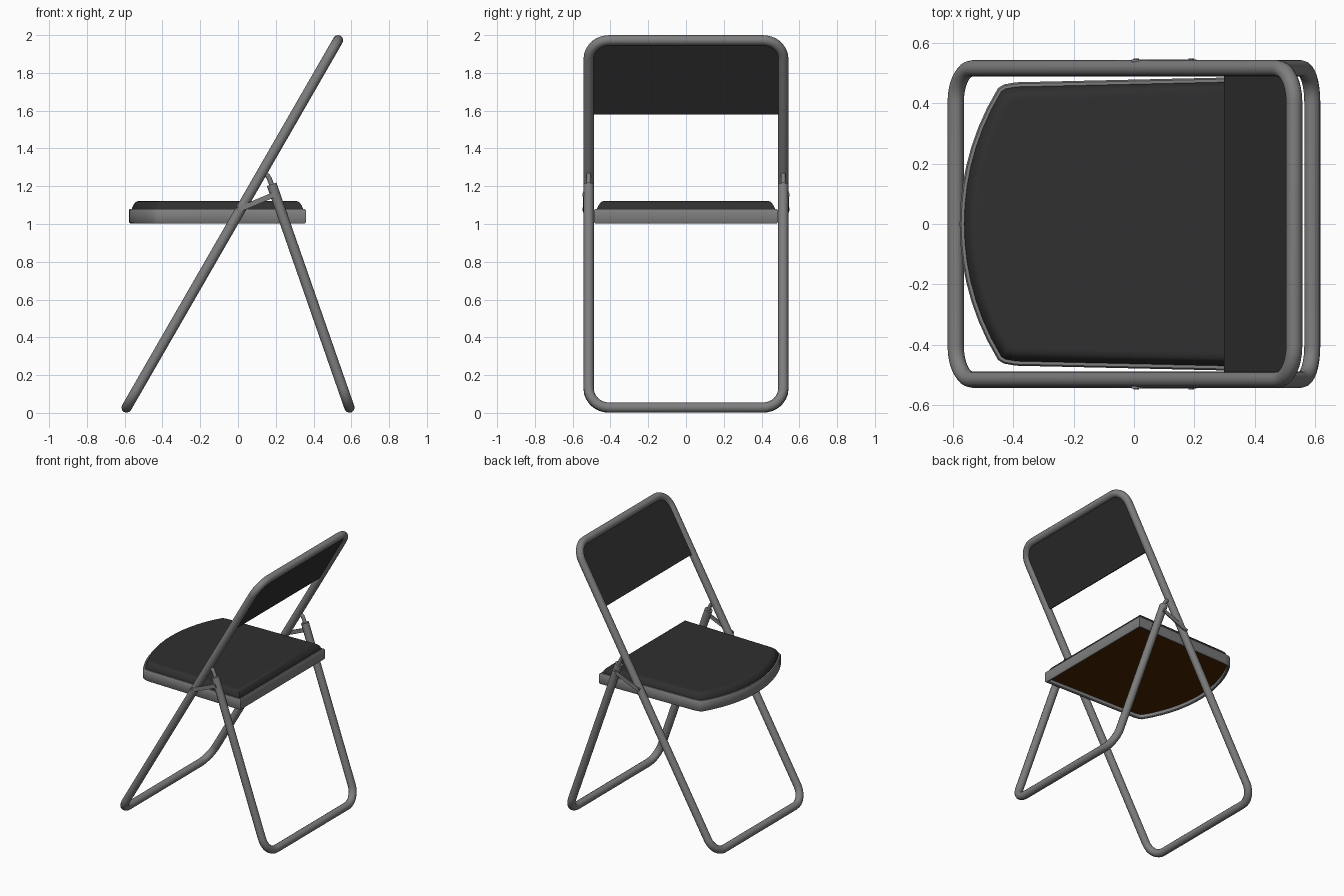
import bpy, bmesh, math
from mathutils import Vector

if "Cube" in bpy.data.objects:
    bpy.data.objects.remove(bpy.data.objects["Cube"])


def material(name, rgb):
    m = bpy.data.materials.new(name)
    m.diffuse_color = (*rgb, 1)
    m.use_nodes = True
    m.node_tree.nodes["Principled BSDF"].inputs["Base Color"].default_value = m.diffuse_color
    return m


METAL = material("grey metal", (0.21, 0.21, 0.21))
PAD = material("black padding", (0.029, 0.029, 0.029))
BOARD = material("brown board", (0.068, 0.016, 0.001))


def finish(ob, mat, angle=35):
    ob.data.materials.clear()
    ob.data.materials.append(mat)
    bpy.ops.object.select_all(action='DESELECT')
    ob.select_set(True)
    bpy.context.view_layer.objects.active = ob
    bpy.ops.object.shade_smooth_by_angle(angle=math.radians(angle))


def from_bmesh(name, bm, mat, angle=35):
    bmesh.ops.recalc_face_normals(bm, faces=bm.faces)
    me = bpy.data.meshes.new(name)
    bm.to_mesh(me)
    bm.free()
    ob = bpy.data.objects.new(name, me)
    bpy.context.collection.objects.link(ob)
    finish(ob, mat, angle)
    return ob


def tube(name, pts, radius, closed=False):
    cu = bpy.data.curves.new(name, 'CURVE')
    cu.dimensions = '3D'
    cu.bevel_depth = radius
    cu.bevel_resolution = 4
    cu.use_fill_caps = True
    sp = cu.splines.new('POLY')
    sp.points.add(len(pts) - 1)
    for p, co in zip(sp.points, pts):
        p.co = (*co, 1)
    sp.use_cyclic_u = closed
    ob = bpy.data.objects.new(name, cu)
    bpy.context.collection.objects.link(ob)
    bpy.ops.object.select_all(action='DESELECT')
    ob.select_set(True)
    bpy.context.view_layer.objects.active = ob
    bpy.ops.object.convert(target='MESH')
    finish(bpy.context.view_layer.objects.active, METAL, 50)


def corner(cy, cs, r, start, n=8):
    """Quarter arc in (y, distance along slope)."""
    return [(cy + r * math.cos(start + math.pi / 2 * i / n),
             cs + r * math.sin(start + math.pi / 2 * i / n)) for i in range(n + 1)]


def slanted(low, high):
    """Map (y, s) onto the sloping plane between two (x, z) points."""
    a, b = Vector(low), Vector(high)
    d = (b - a).normalized()
    return (b - a).length, lambda y, s: Vector((a.x + d.x * s, y, a.y + d.y * s))


W, R, T = 0.515, 0.11, 0.027
H = math.pi / 2

# main frame: one closed rounded loop from front floor bar to top of back
length, place = slanted((-0.59, 0.028), (0.53, 1.973))
loop = (corner(W - R, R, R, -H) + corner(W - R, length - R, R, 0)
        + corner(-W + R, length - R, R, H) + corner(-W + R, R, R, 2 * H))
tube("main_frame", [place(*p) for p in loop], T, True)

# backrest panel filling the top of the loop
s0 = length * (1.583 - 0.028) / (1.973 - 0.028)
panel = ([(-W + 0.012, s0), (W - 0.012, s0)]
         + corner(W - R, length - R, R - 0.012, 0)
         + corner(-W + R, length - R, R - 0.012, H))
normal = (place(0, 1) - place(0, 0)).cross(Vector((0, 1, 0))).normalized()
bm = bmesh.new()
sides = [[bm.verts.new(place(*p) + normal * k) for p in panel] for k in (-0.009, 0.009)]
for ring in sides:
    bm.faces.new(ring)
for i in range(len(panel)):
    j = (i + 1) % len(panel)
    bm.faces.new((sides[0][i], sides[0][j], sides[1][j], sides[1][i]))
from_bmesh("backrest", bm, PAD)

# rear leg: open U
leg_len, leg = slanted((0.59, 0.028), (0.178, 1.21))
u = ([(-W, leg_len)] + corner(-W + R, R, R, 2 * H)
     + corner(W - R, R, R, -H) + [(W, leg_len)])
tube("rear_leg", [leg(*p) for p in u], T)


# seat outline, with mitred inset
def seat_outline(inset):
    n, half, r = 14, 0.45, 0.86
    pts = []
    for i in range(n + 1):
        y = half - 2 * half * i / n
        pts.append(Vector((-0.577 + r - math.sqrt(r * r - y * y), y)))
    pts += [Vector(p) for p in ((-0.43, -0.462), (-0.39, -0.469), (0.359, -0.486))]
    pts += [Vector((p.x, -p.y)) for p in reversed(pts[n + 1:])]
    out = []
    for i, p in enumerate(pts):
        e1 = (p - pts[i - 1]).normalized()
        e2 = (pts[(i + 1) % len(pts)] - p).normalized()
        n1, n2 = Vector((-e1.y, e1.x)), Vector((-e2.y, e2.x))
        out.append(p + (n1 + n2) * inset / (1 + n1.dot(n2)))
    return out


def loft(name, layers, mat, cap_start, cap_end, angle=35):
    bm = bmesh.new()
    rings = [[bm.verts.new((p.x, p.y, z)) for p in seat_outline(k)] for k, z in layers]
    for a, b in zip(rings, rings[1:]):
        for i in range(len(a)):
            j = (i + 1) % len(a)
            bm.faces.new((a[i], a[j], b[j], b[i]))
    if cap_start:
        bm.faces.new(rings[0])
    if cap_end:
        bm.faces.new(rings[-1])
    return from_bmesh(name, bm, mat, angle)


# metal seat rim, padded top and brown underside
loft("seat_rim", [(0.018, 1.075), (0.018, 1.008), (0.013, 1.003), (0.005, 1.003), (0, 1.009),
                  (0, 1.074), (0.005, 1.08), (0.018, 1.08), (0.018, 1.075)],
     METAL, False, False, 40)
loft("seat_cushion", [(0.015, 1.07), (0.015, 1.083), (0.022, 1.098), (0.031, 1.112),
                      (0.040, 1.119), (0.052, 1.122), (0.060, 1.122)], PAD, True, True, 50)
loft("seat_underside", [(0.016, 1.03), (0.016, 1.04)], BOARD, True, True)

# hinge hardware on both sides
for side, tag in ((-1, "right"), (1, "left")):
    # hooked pin between leg top and frame
    tube("leg_hook_" + tag, [(x, side * W, z) for x, z in
         ((0.185, 1.19), (0.168, 1.235), (0.158, 1.255), (0.145, 1.262), (0.125, 1.255))], 0.013)
    # flat link strip
    a, b = Vector((0.008, 0, 1.078)), Vector((0.19, 0, 1.155))
    d = (b - a).normalized()
    up = Vector((-d.z, 0, d.x)) * 0.014
    bm = bmesh.new()
    bmesh.ops.create_cube(bm, size=1)
    for v in bm.verts:
        end = b + d * 0.012 if v.co.x > 0 else a - d * 0.012
        v.co = end + up * (2 * v.co.z) + Vector((0, side * (0.540 + v.co.y * 0.008), 0))
    from_bmesh("link_strip_" + tag, bm, METAL)
    # bolts
    for k, c in enumerate((a, b)):
        tube(f"link_bolt_{tag}_{k}", [(c.x, side * 0.5, c.z), (c.x, side * 0.548, c.z)], 0.009)
